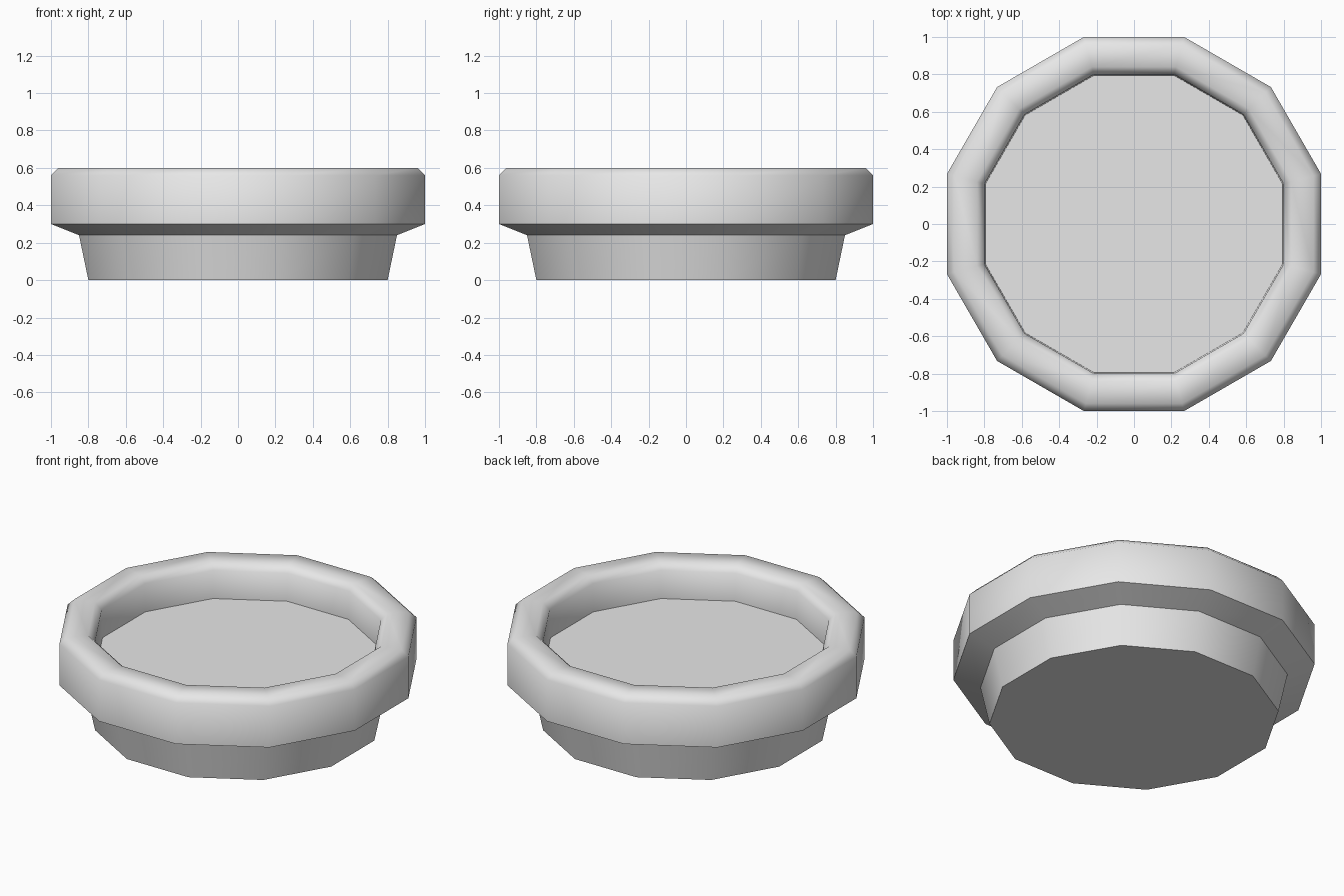
import bpy
import bmesh
from math import cos, sin, pi, radians

cube = bpy.data.objects.get("Cube")
if cube:
    bpy.data.objects.remove(cube, do_unlink=True)

SIDES = 12

# One plain grey for the whole dish
grey = bpy.data.materials.new("plain_grey")
grey.use_nodes = True
grey.diffuse_color = (0.8, 0.8, 0.8, 1)
grey.node_tree.nodes["Principled BSDF"].inputs["Base Color"].default_value = (0.8, 0.8, 0.8, 1)

# Wall profile from foot to inner floor: (distance to flat side, height)
profile = [
    (0.80, 0.0), (0.85, 0.24),      # tapered foot
    (1.0, 0.30), (1.0, 0.56),       # flared underside and outer wall
    (0.96, 0.60), (0.84, 0.60),     # chamfered rim
    (0.80, 0.56), (0.795, 0.385),   # inner wall
]


def add_ring(bm, flat_radius, z):
    """Ring of vertices whose flat sides face the axes."""
    r = flat_radius / cos(pi / SIDES)
    angles = [(i + 0.5) * 2 * pi / SIDES for i in range(SIDES)]
    return [bm.verts.new((r * cos(a), r * sin(a), z)) for a in angles]


bm = bmesh.new()
rings = [add_ring(bm, r, z) for r, z in profile]
for low, high in zip(rings, rings[1:]):
    for i in range(SIDES):
        j = (i + 1) % SIDES
        bm.faces.new((low[i], low[j], high[j], high[i]))

# Underside and inner floor
bm.faces.new(rings[0][::-1])
bm.faces.new(rings[-1])

mesh = bpy.data.meshes.new("round_dish")
bm.to_mesh(mesh)
bm.free()
mesh.materials.append(grey)
dish = bpy.data.objects.new("round_dish", mesh)
bpy.context.collection.objects.link(dish)

# Smooth sides and rim, crisp edges at the steps
bpy.ops.object.select_all(action="DESELECT")
dish.select_set(True)
bpy.context.view_layer.objects.active = dish
bpy.ops.object.shade_smooth_by_angle(angle=radians(50))
